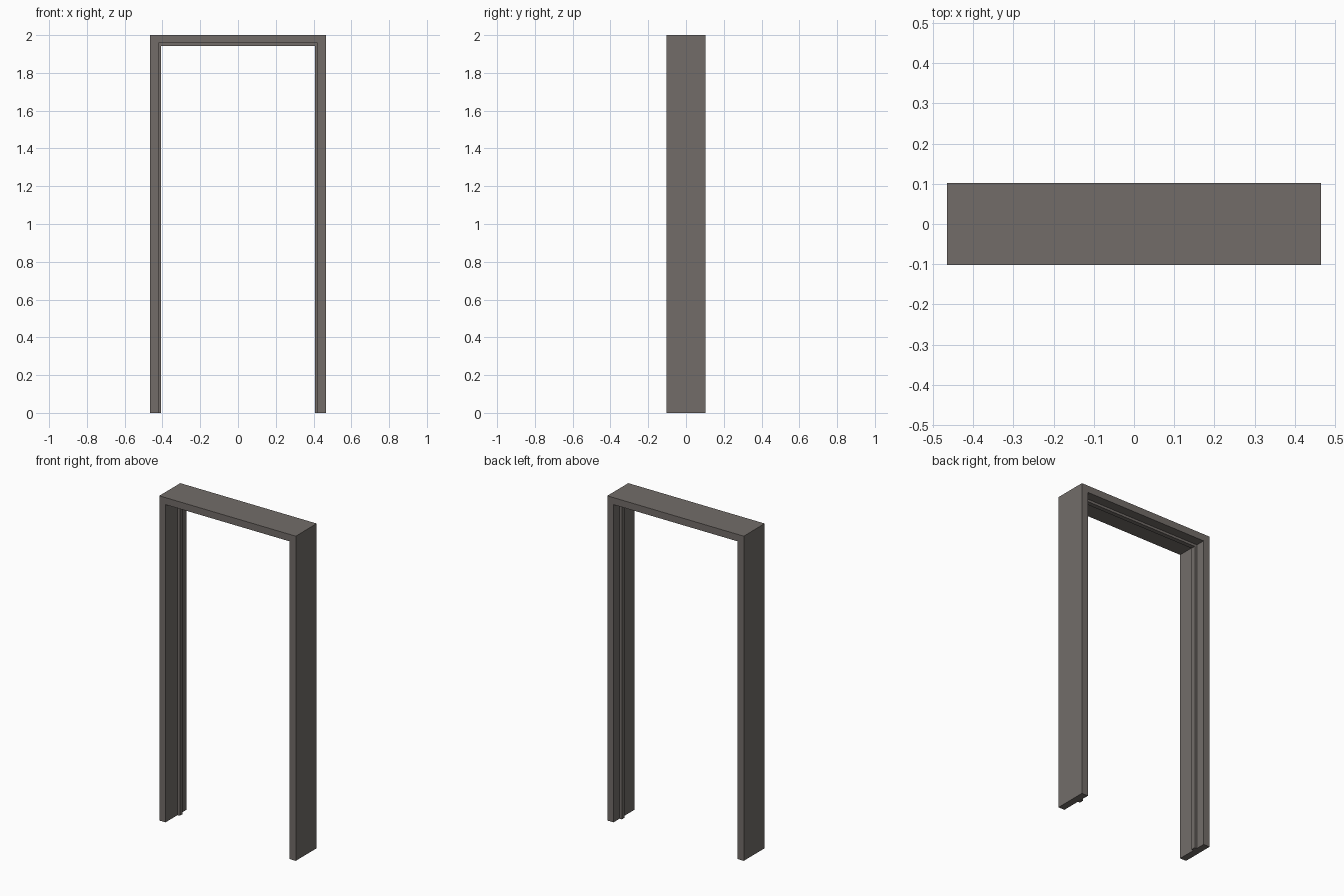
import bpy
import bmesh

cube = bpy.data.objects.get("Cube")
if cube:
    bpy.data.objects.remove(cube, do_unlink=True)

mat = bpy.data.materials.new("warm_grey_paint")
mat.use_nodes = True
colour = (0.17, 0.152, 0.141, 1)
mat.diffuse_color = colour
mat.node_tree.nodes["Principled BSDF"].inputs["Base Color"].default_value = colour


def arch(name, outer, top, thickness, y_front, y_back):
    """Extrude an upside-down U outline from y_front to y_back."""
    inner = outer - thickness
    under = top - thickness
    half = [(outer, 0), (outer, top)]
    opening = [(inner, under), (inner, 0)]
    outline = [(-x, z) for x, z in half] + half[::-1]
    outline += opening[::-1] + [(-x, z) for x, z in opening]
    bm = bmesh.new()
    face = bm.faces.new([bm.verts.new((x, y_front, z)) for x, z in outline])
    grown = bmesh.ops.extrude_face_region(bm, geom=[face])["geom"]
    moved = [v for v in grown if isinstance(v, bmesh.types.BMVert)]
    bmesh.ops.translate(bm, verts=moved, vec=(0, y_back - y_front, 0))
    bmesh.ops.recalc_face_normals(bm, faces=bm.faces)
    mesh = bpy.data.meshes.new(name)
    bm.to_mesh(mesh)
    bm.free()
    mesh.materials.append(mat)
    obj = bpy.data.objects.new(name, mesh)
    bpy.context.collection.objects.link(obj)


# Jambs and head in one piece
arch("door_frame", 0.465, 2.0, 0.043, -0.102, 0.102)
# Narrow stop strip running round the inside of the opening
arch("door_stop", 0.422, 1.957, 0.015, 0.015, 0.043)
